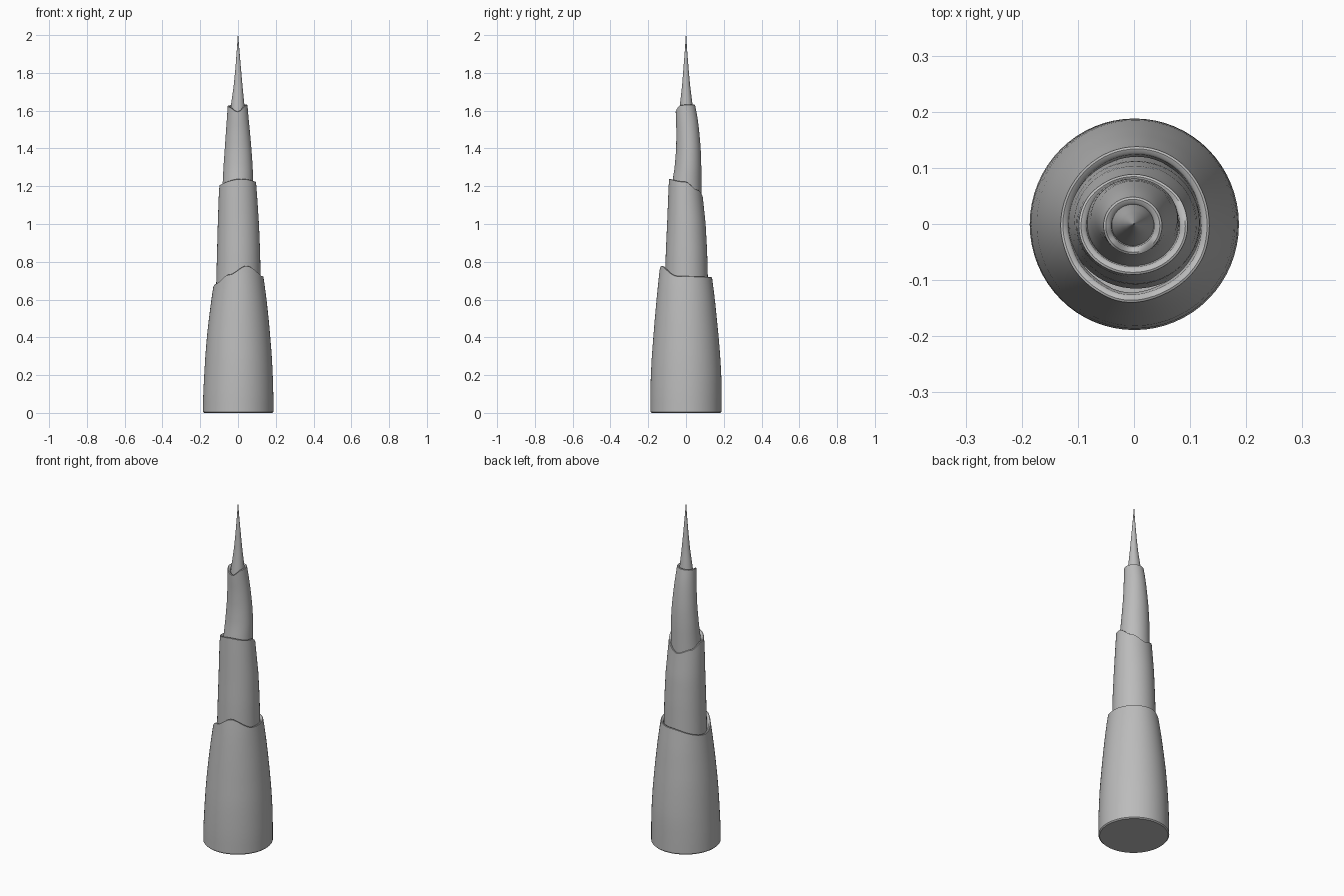
import bpy, bmesh, math

if "Cube" in bpy.data.objects:
    bpy.data.objects.remove(bpy.data.objects["Cube"])

SEG = 64
grey = bpy.data.materials.new("stone_grey")
grey.diffuse_color = (0.5, 0.5, 0.5, 1)
grey.use_nodes = True
grey.node_tree.nodes["Principled BSDF"].inputs["Base Color"].default_value = grey.diffuse_color


def lerp_rows(rows, z):
    """Interpolate the (z, -x, +x, -y, +y) extents at height z."""
    if z <= rows[0][0]:
        return rows[0][1:]
    for a, b in zip(rows, rows[1:]):
        if z <= b[0]:
            t = (z - a[0]) / (b[0] - a[0])
            return [p + (q - p) * t for p, q in zip(a[1:], b[1:])]
    return rows[-1][1:]


def rim_height(keys, deg):
    """Smooth periodic height of a wavy rim from (angle, z) keys."""
    keys = keys + [(keys[0][0] + 360, keys[0][1])]
    deg = (deg - keys[0][0]) % 360 + keys[0][0]
    for (a, za), (b, zb) in zip(keys, keys[1:]):
        if deg <= b:
            t = (deg - a) / (b - a)
            return za + (zb - za) * (3 * t * t - 2 * t ** 3)
    return keys[-1][1]


def point(rows, ang, z, inset=0.0, drop=0.0):
    """Point on the oval cross-section at height z."""
    x0, x1, y0, y1 = lerp_rows(rows, z)
    rx, ry = (x1 + x0) / 2 - inset, (y1 + y0) / 2 - inset
    return ((x1 - x0) / 2 + rx * math.cos(ang),
            (y1 - y0) / 2 + ry * math.sin(ang), z - drop)


def sheath(name, rows, rim, bevel=0.0, rings=16, lip=((0.004, -0.002), (0.011, 0.001), (0.014, 0.006), (0.018, 0.06))):
    """Tapered tube with closed bottom, wavy top edge and inner lip."""
    bm = bmesh.new()
    z0 = rows[0][0]
    layers = []
    angs = [2 * math.pi * i / SEG for i in range(SEG)]
    tops = [rim_height(rim, math.degrees(a)) for a in angs]
    if bevel:
        layers.append([point(rows, a, z0, bevel) for a in angs])
    for k in range(rings + 1):
        f = k / rings
        start = z0 + bevel
        layers.append([point(rows, a, start + (t - start) * f) for a, t in zip(angs, tops)])
    for inset, drop in lip:
        layers.append([point(rows, a, t, inset, drop) for a, t in zip(angs, tops)])
    vs = [[bm.verts.new(p) for p in ring] for ring in layers]
    for lo, hi in zip(vs, vs[1:]):
        for i in range(SEG):
            j = (i + 1) % SEG
            bm.faces.new((lo[i], lo[j], hi[j], hi[i]))
    bm.faces.new(vs[0][::-1])
    if not lip:
        bm.faces.new(vs[-1])
    mesh = bpy.data.meshes.new(name)
    bm.to_mesh(mesh)
    bm.free()
    ob = bpy.data.objects.new(name, mesh)
    bpy.context.collection.objects.link(ob)
    mesh.materials.append(grey)
    bpy.ops.object.select_all(action='DESELECT')
    bpy.context.view_layer.objects.active = ob
    ob.select_set(True)
    bpy.ops.object.shade_smooth_by_angle(angle=math.radians(40))


# Broad bottom tier, highest at the front and lowest on the left
sheath("bottom_tier",
       [(0, .186, .187, .189, .188), (.1, .184, .187, .189, .188), (.2, .179, .184, .186, .187),
        (.3, .173, .179, .181, .181), (.4, .165, .171, .173, .173), (.5, .154, .162, .165, .163),
        (.6, .141, .151, .156, .153), (.7, .126, .138, .146, .140), (.78, .118, .124, .137, .13)],
       [(-70, .777), (-15, .722), (90, .717), (180, .668), (205, .683), (245, .730)],
       bevel=.006)

# Second tier, its rim dipping at the back
sheath("lower_middle_tier",
       [(.58, .118, .125, .115, .12), (.7, .115, .12, .111, .116), (.85, .111, .117, .107, .112),
        (1.0, .107, .111, .1, .104), (1.15, .102, .101, .094, .088), (1.24, .096, .094, .09, .08)],
       [(-80, 1.237), (0, 1.222), (45, 1.18), (90, 1.145), (135, 1.17), (180, 1.205)])

# Third tier, bowed towards the back
sheath("upper_middle_tier",
       [(1.05, .09, .085, .085, .081), (1.2, .082, .08, .076, .081), (1.3, .077, .078, .06, .081),
        (1.4, .07, .071, .052, .078), (1.5, .063, .062, .051, .069), (1.57, .058, .055, .054, .06),
        (1.63, .054, .05, .055, .048)],
       [(-90, 1.594), (-30, 1.627), (0, 1.63), (90, 1.63), (180, 1.625), (215, 1.617)])

# Slender pointed tip
sheath("spire_tip",
       [(1.52, .047, .042, .043, .043), (1.6, .041, .037, .036, .038), (1.66, .033, .031, .029, .031),
        (1.73, .023, .024, .021, .022), (1.82, .014, .016, .014, .014), (1.92, .0065, .0075, .006, .006),
        (2.0, .001, .001, .001, .001)],
       [(0, 2.0), (180, 2.0)], rings=24, lip=())
